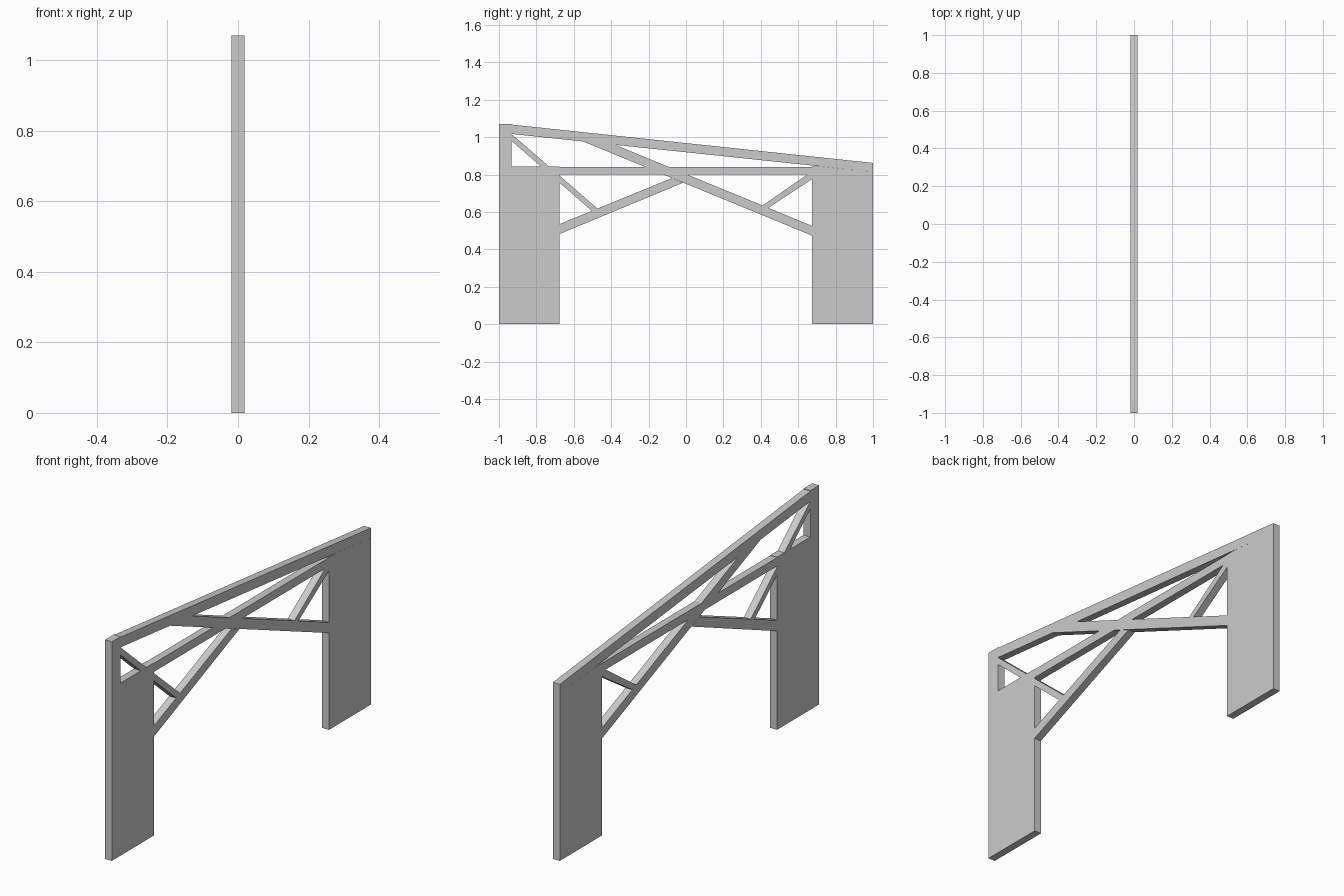
import bpy
import bmesh

if "Cube" in bpy.data.objects:
    bpy.data.objects.remove(bpy.data.objects["Cube"])

HALF = 0.0185  # half thickness of the flat frame


def plate(name, profile):
    """Extrude a (y, z) profile across the frame thickness."""
    bm = bmesh.new()
    face = bm.faces.new([bm.verts.new((-HALF, y, z)) for y, z in profile])
    extruded = bmesh.ops.extrude_face_region(bm, geom=[face])["geom"]
    moved = [v for v in extruded if isinstance(v, bmesh.types.BMVert)]
    bmesh.ops.translate(bm, verts=moved, vec=(2 * HALF, 0, 0))
    bmesh.ops.recalc_face_normals(bm, faces=bm.faces)
    mesh = bpy.data.meshes.new(name)
    bm.to_mesh(mesh)
    bm.free()
    obj = bpy.data.objects.new(name, mesh)
    bpy.context.collection.objects.link(obj)
    return obj


# Wide wall posts and the narrow post carrying the high end
plate("high_side_wall", [(-1, 0), (-.676, 0), (-.676, .843), (-1, .843)])
plate("low_side_wall", [(.675, 0), (1, 0), (1, .814), (.73, .842), (.675, .842)])
plate("upper_post", [(-1, .843), (-.933, .843), (-.933, 1.07), (-1, 1.07)])

# Sloping roof beam and horizontal tie beam
plate("rafter", [(-.933, 1.017), (1, .814), (1, .862), (-.933, 1.067)])
plate("tie_beam", [(-.676, .799), (.675, .799), (.675, .841), (-.676, .841)])

# Crossing braces
plate("long_brace", [(-.551, .977), (.675, .473), (.675, .525), (-.54, 1.025)])
plate("short_brace", [(-.676, .482), (-.016, .756), (-.075, .781), (-.676, .535)])

# Thin struts
plate("high_side_strut", [(-.933, .98), (-.503, .605), (-.471, .616), (-.933, 1.017)])
plate("low_side_strut", [(.406, .632), (.439, .621), (.675, .776), (.675, .799), (.647, .799)])
